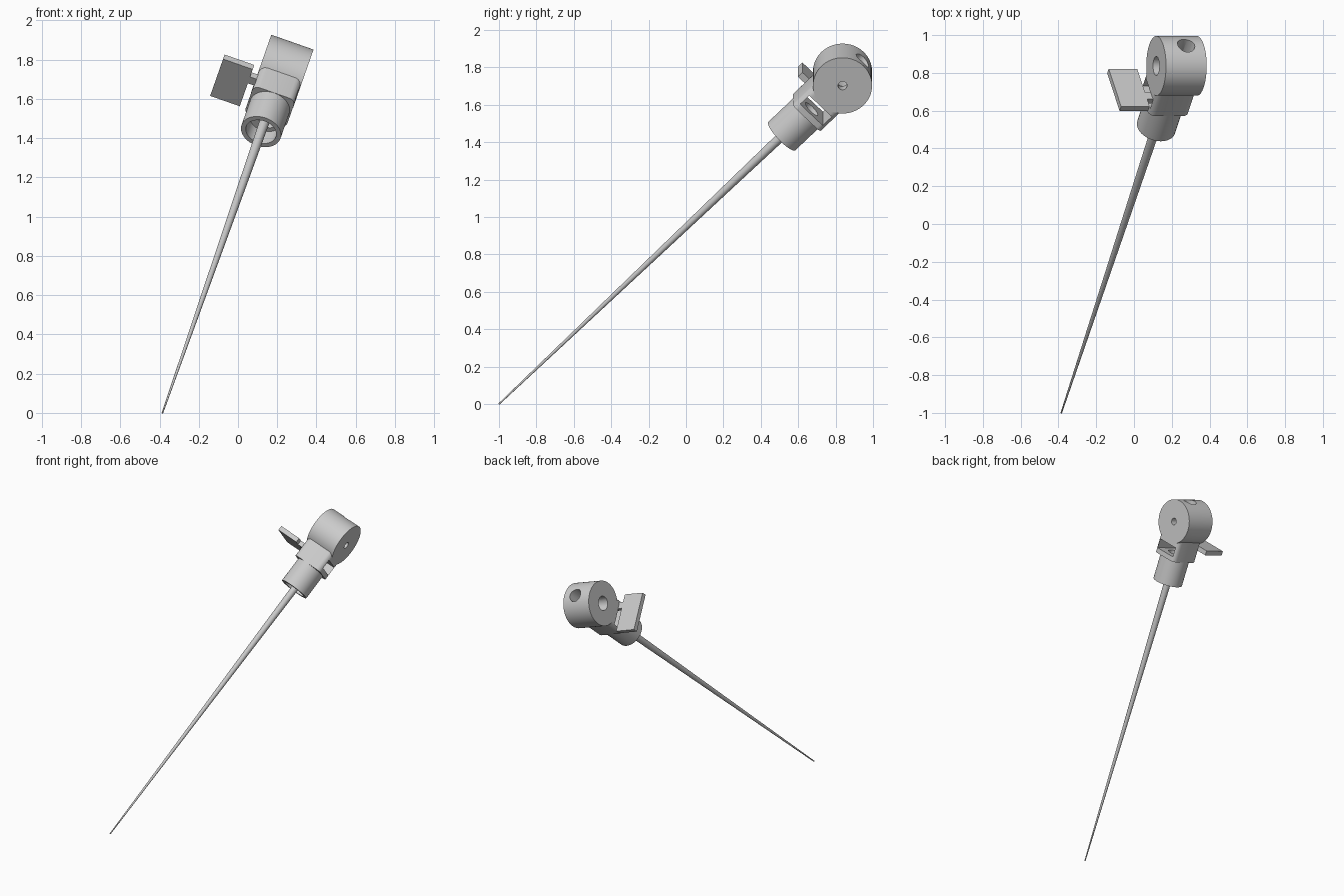
import bpy, math
from mathutils import Vector, Matrix

if "Cube" in bpy.data.objects:
    bpy.data.objects.remove(bpy.data.objects["Cube"])

# Local frame: u = head axis, v = along the spike, w = up/front; origin at head centre
TIP = Vector((-0.385, -1.0, 0.0))
HEAD = Vector((0.225, 0.837, 1.74))
LENGTH = (HEAD - TIP).length
V = (HEAD - TIP).normalized()
U = V.cross(Vector((0, 1, 0)))
U = Vector((V.z, 0, -V.x)).normalized()
W = U.cross(V)
FRAME = Matrix.Translation(HEAD) @ Matrix((U, V, W)).transposed().to_4x4()
ALONG_U = Matrix.Rotation(math.pi / 2, 4, 'Y')
ALONG_V = Matrix.Rotation(-math.pi / 2, 4, 'X')


def finish(name, local):
    o = bpy.context.object
    o.name = name
    o.matrix_world = FRAME @ local
    return o


def rod(name, axis, a, b, r1, r2=None, u=0, segs=64):
    """Cylinder or cone from a to b along local axis 'u' or 'v'."""
    bpy.ops.mesh.primitive_cone_add(vertices=segs, radius1=r1, depth=b - a,
                                    radius2=r1 if r2 is None else r2)
    m = (a + b) / 2
    if axis == 'u':
        return finish(name, Matrix.Translation((m, 0, 0)) @ ALONG_U)
    return finish(name, Matrix.Translation((u, m, 0)) @ ALONG_V)


def box(name, lo, hi):
    lo, hi = Vector(lo), Vector(hi)
    bpy.ops.mesh.primitive_cube_add(size=1)
    o = bpy.context.object
    for p in o.data.vertices:
        p.co = [c * s for c, s in zip(p.co, hi - lo)]
    return finish(name, Matrix.Translation((lo + hi) / 2))


def boolean(target, other, op):
    mod = target.modifiers.new(op, 'BOOLEAN')
    mod.operation, mod.object, mod.solver = op, other, 'EXACT'
    bpy.context.view_layer.objects.active = target
    bpy.ops.object.modifier_apply(modifier=mod.name)
    bpy.data.objects.remove(other)


# Drum head, valve block and collar joined into one body
body = rod("body", 'u', -0.114, 0.114, 0.158)
block = box("block", (-0.113, -0.27, -0.106), (0.113, 0.0, 0.106))
bpy.context.view_layer.objects.active = block
bev = block.modifiers.new("bevel", 'BEVEL')
bev.width, bev.segments, bev.limit_method = 0.035, 4, 'WEIGHT'
weights = block.data.attributes.new("bevel_weight_edge", 'FLOAT', 'EDGE')
for e in block.data.edges:
    d = block.data.vertices[e.vertices[0]].co - block.data.vertices[e.vertices[1]].co
    if abs(d.y) > 0.1 and abs(d.x) < 1e-4 and abs(d.z) < 1e-4:
        weights.data[e.index].value = 1.0
bpy.ops.object.modifier_apply(modifier=bev.name)
boolean(body, block, 'UNION')
boolean(body, rod("collar", 'v', -0.46, -0.2, 0.105), 'UNION')

# Collar bore, through passage, side holes and gate slot
for cutter in (rod("collar_bore", 'v', -0.6, -0.37, 0.08),
               rod("passage", 'v', -0.4, 0.3, 0.047, u=0.015),
               rod("large_side_hole", 'u', -0.3, 0.04, 0.05),
               rod("small_side_hole", 'u', 0.0, 0.3, 0.024),
               box("gate_slot", (-0.3, -0.235, -0.085), (0.3, -0.166, 0.085))):
    boolean(body, cutter, 'DIFFERENCE')

# Sliding gate plate with its neck
gate = box("gate_plate", (-0.305, -0.197, -0.141), (-0.145, -0.163, 0.141))
boolean(gate, box("neck", (-0.16, -0.197, 0.035), (-0.02, -0.163, 0.084)), 'UNION')

# Long tapered spike
spike = rod("spike", 'v', -LENGTH, -0.36, 0.004, 0.026, segs=32)

for o in (body, spike):
    bpy.ops.object.select_all(action='DESELECT')
    o.select_set(True)
    bpy.context.view_layer.objects.active = o
    bpy.ops.object.shade_smooth_by_angle(angle=math.radians(30))
